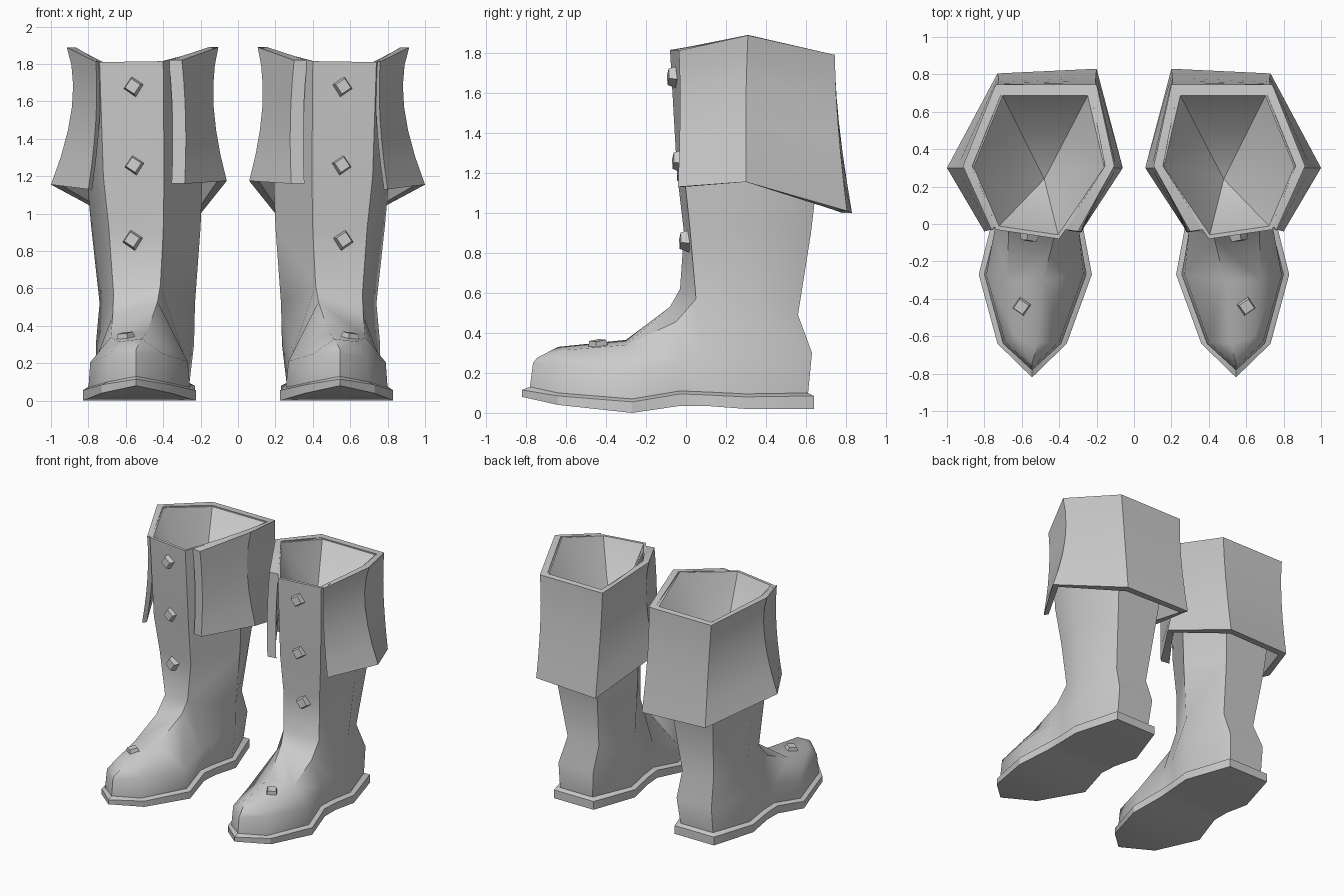
import bpy
import bmesh
from mathutils import Matrix, Vector

default_cube = bpy.data.objects.get("Cube")
if default_cube:
    bpy.data.objects.remove(default_cube, do_unlink=True)

# One plain grey leather for the whole pair
leather = bpy.data.materials.new("grey_leather")
leather.use_nodes = True
leather.diffuse_color = (0.6, 0.6, 0.6, 1)
leather.node_tree.nodes["Principled BSDF"].inputs["Base Color"].default_value = (0.6, 0.6, 0.6, 1)


def finish(name, bm, sharp_angle=0.5):
    """Turn a bmesh into an object with sharp folds, mirrored to make the pair."""
    bmesh.ops.recalc_face_normals(bm, faces=bm.faces)
    mesh = bpy.data.meshes.new(name)
    bm.to_mesh(mesh)
    bm.free()
    mesh.materials.append(leather)
    mesh.shade_smooth()
    mesh.set_sharp_from_angle(angle=sharp_angle)
    obj = bpy.data.objects.new(name, mesh)
    bpy.context.collection.objects.link(obj)
    mirror = obj.modifiers.new("pair", 'MIRROR')
    mirror.use_mirror_merge = False


def add_ring(bm, points):
    return [bm.verts.new(p) for p in points]


def bridge(bm, upper, lower, closed=True):
    """Quads between two rows of equal length."""
    count = len(upper)
    for i in range(count if closed else count - 1):
        j = (i + 1) % count
        bm.faces.new((upper[i], lower[i], lower[j], upper[j]))


def ladder(bm, ring, steps):
    """Faces across a foot ring, from the toe tip back over paired points."""
    bm.faces.new((ring[0], ring[1], ring[-1]))
    for i in range(1, steps):
        bm.faces.new((ring[i], ring[i + 1], ring[-i - 1], ring[-i]))


def foot_ring(tip, outer, inner):
    return [Vector(p) for p in [tip] + outer + inner[::-1]]


# Sole: rows of y, inner x, outer x, bottom z, top z from toe to heel
TOE_X = 0.545
sole_rows = [
    (-0.64, 0.36, 0.73, 0.04, 0.085),
    (-0.27, 0.225, 0.83, 0.0, 0.055),
    (-0.03, 0.27, 0.77, 0.035, 0.095),
    (0.1, 0.26, 0.77, 0.035, 0.09),
    (0.3, 0.23, 0.79, 0.02, 0.08),
    (0.64, 0.35, 0.69, 0.02, 0.085),
]


def sole_ring(level, inset=0.0, lift=0.0):
    def pull(y):
        return y - inset if y > 0.5 else y
    tip = (TOE_X, -0.82 + inset * 1.3, (0.08, 0.115)[level] + lift)
    outer = [(r[2] - inset, pull(r[0]), r[3 + level] + lift) for r in sole_rows]
    inner = [(r[1] + inset, pull(r[0]), r[3 + level] + lift) for r in sole_rows]
    return foot_ring(tip, outer, inner)


bm = bmesh.new()
bottom = add_ring(bm, sole_ring(0))
rim = add_ring(bm, sole_ring(1))
welt = add_ring(bm, sole_ring(1, 0.03, 0.015))
bridge(bm, rim, bottom)
bridge(bm, welt, rim)
ladder(bm, bottom, 6)
ladder(bm, welt, 6)
finish("sole", bm)

# Foot and shaft in one skin
side_line = foot_ring(
    (TOE_X, -0.765, 0.25),
    [(0.69, -0.63, 0.245), (0.79, -0.27, 0.205), (0.745, -0.03, 0.26),
     (0.735, 0.08, 0.29), (0.76, 0.3, 0.3), (0.66, 0.63, 0.3)],
    [(0.4, -0.63, 0.25), (0.27, -0.27, 0.21), (0.295, -0.03, 0.26),
     (0.285, 0.08, 0.29), (0.235, 0.3, 0.3), (0.36, 0.63, 0.3)])
top_line = foot_ring(
    (TOE_X, -0.745, 0.275),
    [(0.64, -0.6, 0.315), (0.68, -0.3, 0.34), (0.67, -0.05, 0.455),
     (0.665, 0.05, 0.57), (0.74, 0.3, 0.52), (0.63, 0.56, 0.49)],
    [(0.515, -0.64, 0.33), (0.485, -0.3, 0.365), (0.43, -0.08, 0.53),
     (0.415, -0.03, 0.62), (0.23, 0.3, 0.52), (0.36, 0.56, 0.49)])

# Shaft rings run from the outer front edge round the back to the inner front
shaft = [
    [(0.69, 0.02, 0.92), (0.785, 0.31, 0.93), (0.67, 0.625, 0.9),
     (0.33, 0.625, 0.9), (0.2, 0.31, 0.93), (0.4, -0.01, 0.9)],
    [(0.72, -0.01, 1.2), (0.81, 0.31, 1.2), (0.69, 0.66, 1.2),
     (0.3, 0.66, 1.2), (0.19, 0.31, 1.2), (0.395, -0.045, 1.2)],
    [(0.74, -0.03, 1.81), (0.885, 0.31, 1.88), (0.72, 0.72, 1.785),
     (0.23, 0.72, 1.785), (0.135, 0.31, 1.88), (0.4, -0.08, 1.815)],
]
LINING_LOW = Vector((0.48, 0.24, 1.42))


def toward_low(points, factor, drop):
    """Pull a ring in towards the lowest point of the lining."""
    return [LINING_LOW.lerp(Vector(p), factor).to_2d().to_3d() + Vector((0, 0, p[2] - drop))
            for p in points]


bm = bmesh.new()
base = add_ring(bm, sole_ring(1, 0.03, 0.01))
side = add_ring(bm, side_line)
top = add_ring(bm, top_line)
bridge(bm, side, base)
bridge(bm, top, side)
ladder(bm, top, 4)
previous = top[4:10]
lining = [toward_low(shaft[-1], 0.93, 0), toward_low(shaft[-1], 0.5, 0.25)]
for points in shaft + lining:
    ring = add_ring(bm, points)
    bridge(bm, ring, previous)
    previous = ring
low = bm.verts.new(LINING_LOW)
for a, b in zip(previous, previous[1:] + previous[:1]):
    bm.faces.new((a, b, low))
finish("boot_upper", bm, 0.8)

# Folded cuff: open at the front, flared towards the hem
cuff_top = [(0.76, -0.035, 1.812), (0.915, 0.31, 1.888), (0.74, 0.745, 1.79),
            (0.2, 0.745, 1.79), (0.105, 0.31, 1.89), (0.3, -0.04, 1.82)]
cuff_middle = [(0.76, -0.03, 1.5), (0.888, 0.3, 1.57), (0.725, 0.76, 1.45),
               (0.205, 0.765, 1.45), (0.13, 0.3, 1.57), (0.28, -0.04, 1.5)]
cuff_hem = [(0.8, -0.04, 1.13), (1.0, 0.3, 1.155), (0.73, 0.805, 1.01),
            (0.2, 0.83, 1.0), (0.06, 0.3, 1.175), (0.285, -0.045, 1.16)]
cuff_depth = [(-0.02, 0.03, 0), (-0.05, 0, 0), (-0.03, -0.05, 0),
              (0.03, -0.05, 0), (0.05, 0, 0), (0.07, 0.01, 0)]


def cuff_row(t):
    """Curve through the top, middle and hem rows."""
    weights = ((1 - t) * (1 - 2 * t), 4 * t * (1 - t), t * (2 * t - 1))
    return [sum((Vector(p) * w for p, w in zip(column, weights)), Vector())
            for column in zip(cuff_top, cuff_middle, cuff_hem)]


STEPS = 6
bm = bmesh.new()
outside, inside = [], []
for step in range(STEPS + 1):
    points = cuff_row(step / STEPS)
    outside.append(add_ring(bm, points))
    inside.append(add_ring(bm, [p + Vector(d) for p, d in zip(points, cuff_depth)]))
loop = outside + inside[::-1]
for a, b in zip(loop, loop[1:] + loop[:1]):
    bridge(bm, a, b, closed=False)
for end in (0, -1):
    bridge(bm, [r[end] for r in outside], [r[end] for r in inside], closed=False)
finish("folded_cuff", bm)

# Square studs down the front panel: position, facing direction and spin
studs = [
    ((0.56, -0.065, 1.68), (0.14, -1, 0.05), -0.2),
    ((0.555, -0.04, 1.26), (0.12, -1, 0.06), -0.2),
    ((0.565, -0.005, 0.86), (0.12, -1, 0.05), -0.2),
    ((0.58, -0.015, 0.49), (0.2, -0.7, 0.7), -0.2),
    ((0.6, -0.44, 0.338), (0.15, -0.1, 1), 0.4),
]
bm = bmesh.new()
for place, facing, spin in studs:
    turn = Vector(facing).to_track_quat('Z', 'Y').to_matrix().to_4x4()
    bmesh.ops.create_cone(
        bm, cap_ends=True, segments=4, radius1=0.058, radius2=0.042, depth=0.05,
        matrix=Matrix.Translation(place) @ turn @ Matrix.Rotation(spin, 4, 'Z'))
finish("front_studs", bm, 0.2)
